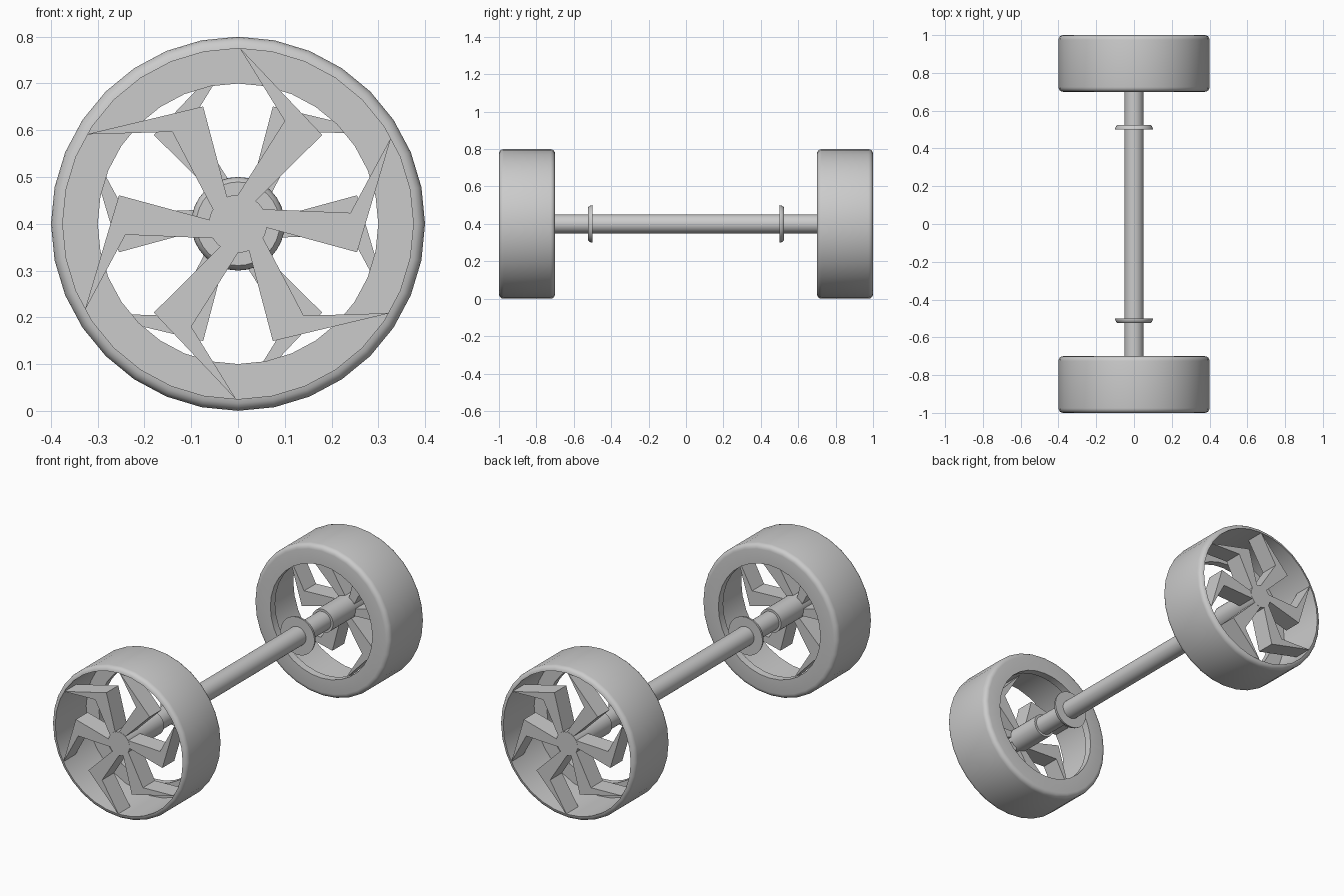
import bpy, bmesh
from math import radians, pi, sin, cos
from mathutils import Matrix, Vector

cube = bpy.data.objects.get("Cube")
if cube:
    bpy.data.objects.remove(cube)

AXLE_Z = 0.4
grey = bpy.data.materials.new("plain grey")
grey.use_nodes = True
grey.diffuse_color = (0.6, 0.6, 0.6, 1)
grey.node_tree.nodes["Principled BSDF"].inputs["Base Color"].default_value = (0.6, 0.6, 0.6, 1)


def finish(bm, name, turned, smooth=True):
    """Turn a mesh to its end of the axle and make it an object."""
    bmesh.ops.remove_doubles(bm, verts=bm.verts, dist=1e-5)
    bmesh.ops.recalc_face_normals(bm, faces=bm.faces)
    turn = Matrix.Rotation(pi if turned else 0, 4, "Z")
    bm.transform(Matrix.Translation((0, 0, AXLE_Z)) @ turn)
    mesh = bpy.data.meshes.new(name)
    bm.to_mesh(mesh)
    bm.free()
    mesh.materials.append(grey)
    obj = bpy.data.objects.new(name, mesh)
    bpy.context.collection.objects.link(obj)
    if smooth:
        bpy.ops.object.select_all(action="DESELECT")
        obj.select_set(True)
        bpy.context.view_layer.objects.active = obj
        bpy.ops.object.shade_smooth_by_angle(angle=radians(35))


def lathe(name, profile, turned=False, closed=False, steps=32):
    """Spin (radius, y) points around the axle line."""
    bm = bmesh.new()
    verts = [bm.verts.new((0, y, r)) for r, y in profile]
    edges = [bm.edges.new(p) for p in zip(verts, verts[1:])]
    if closed:
        edges.append(bm.edges.new((verts[-1], verts[0])))
    bmesh.ops.spin(bm, geom=verts + edges, cent=(0, 0, 0), axis=(0, 1, 0),
                   angle=2 * pi, steps=steps)
    finish(bm, name, turned)


def arc(r, y, size, start, end, n=4):
    """Rounded corner as (radius, y) points."""
    angles = [radians(start + (end - start) * i / n) for i in range(n + 1)]
    return [(r + size * cos(a), y + size * sin(a)) for a in angles]


# Through axle
lathe("axle", [(0, -0.98), (0.05, -0.98), (0.05, 0.98), (0, 0.98)])

# Hollow wheel with rounded shoulders and an inward lip on the inner side
tyre = (arc(0.375, -0.975, 0.025, -90, 0) + arc(0.375, -0.725, 0.025, 0, 90)
        + [(0.3, -0.7), (0.3, -0.74), (0.375, -0.74)])
# Bent, pointed spoke outline in x and z
spoke = [(0.003, 0.377), (0.1, 0.22), (0, 0.062), (0.035, 0.046), (0.18, 0.19)]
# Domed collar
collar = [(0, -0.5), (0.1, -0.5)] + arc(0.07, -0.5, 0.03, 0, -50) + [(0.07, -0.523), (0, -0.523)]

for side, turned in (("front", False), ("back", True)):
    lathe(side + "_wheel_rim", tyre, turned, closed=True)
    lathe(side + "_hub", [(0, -1), (0.062, -1), (0.062, -0.71), (0, -0.71)], turned)
    lathe(side + "_collar", collar, turned)

    # Six spokes around the hub
    bm = bmesh.new()
    for i in range(6):
        spin = Matrix.Rotation(radians(60 * i), 3, "Y")
        face = bm.faces.new([bm.verts.new(spin @ Vector((x, -0.999, z))) for x, z in spoke])
        out = bmesh.ops.extrude_face_region(bm, geom=[face], use_keep_orig=True)
        moved = [v for v in out["geom"] if isinstance(v, bmesh.types.BMVert)]
        bmesh.ops.translate(bm, verts=moved, vec=(0, 0.1, 0))
    finish(bm, side + "_spokes", turned, smooth=False)
